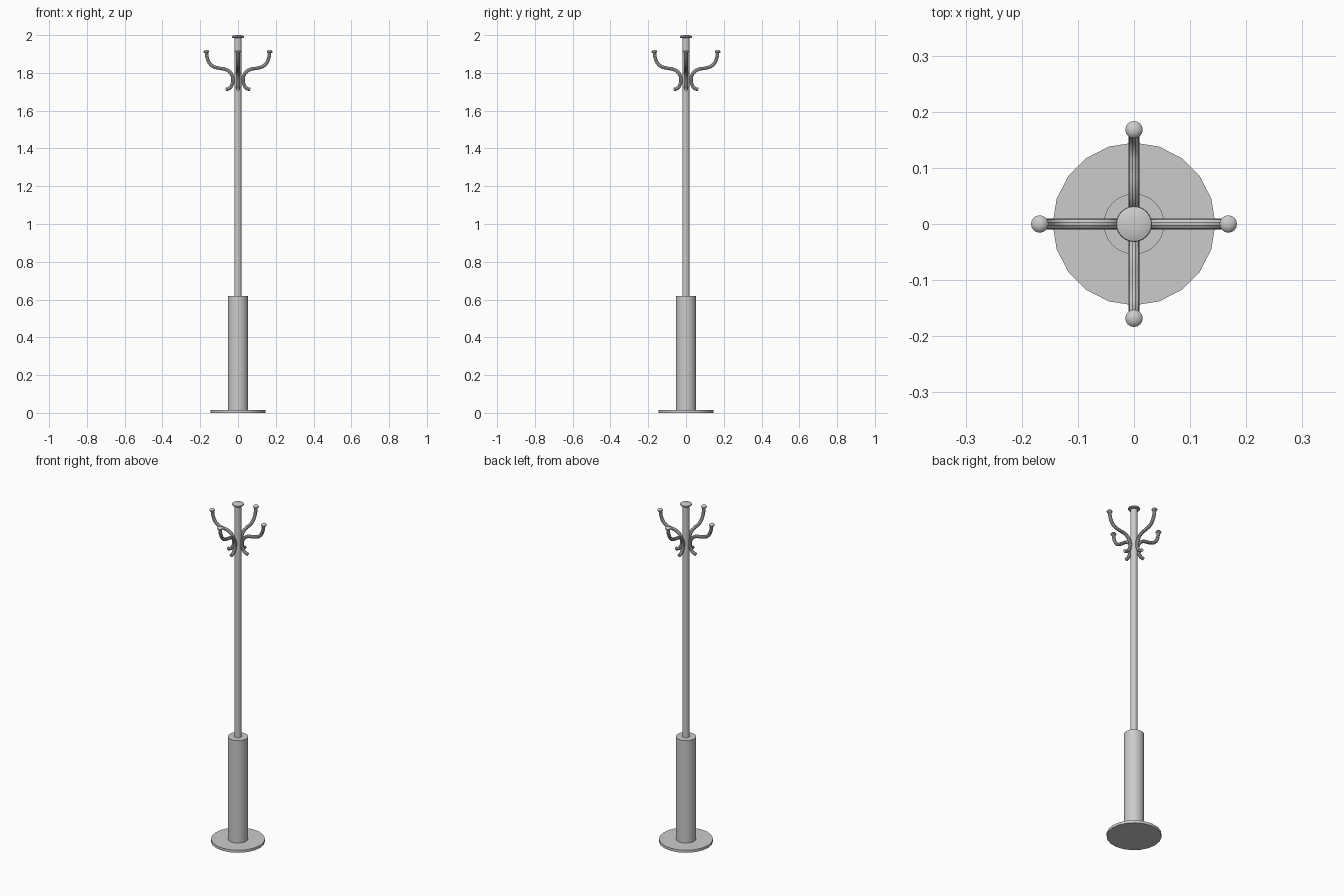
import bpy, bmesh
from math import cos, sin, pi, radians
from mathutils import Matrix

if "Cube" in bpy.data.objects:
    bpy.data.objects.remove(bpy.data.objects["Cube"])


def lathe(name, profile, sides, offset=(0, 0, 0), angle=0):
    """Revolve (radius, z) points around a vertical axis, closed with end caps."""
    bm = bmesh.new()
    rings = [[bm.verts.new((r * cos(2 * pi * i / sides), r * sin(2 * pi * i / sides), z))
              for i in range(sides)] for r, z in profile]
    for a, b in zip(rings, rings[1:]):
        for i in range(sides):
            j = (i + 1) % sides
            bm.faces.new((a[i], a[j], b[j], b[i]))
    bm.faces.new(rings[0][::-1])
    bm.faces.new(rings[-1])
    bm.transform(Matrix.Rotation(angle, 4, 'Z') @ Matrix.Translation(offset))
    mesh = bpy.data.meshes.new(name)
    bm.to_mesh(mesh)
    bm.free()
    return add(name, mesh)


def add(name, mesh):
    obj = bpy.data.objects.new(name, mesh)
    bpy.context.collection.objects.link(obj)
    bpy.ops.object.select_all(action='DESELECT')
    obj.select_set(True)
    bpy.context.view_layer.objects.active = obj
    bpy.ops.object.shade_smooth_by_angle(angle=radians(35))
    return obj


def hook_mesh(points, radius):
    """Sweep a round tube along a smooth path in the xz plane."""
    curve = bpy.data.curves.new("hook_path", 'CURVE')
    curve.dimensions = '3D'
    curve.bevel_depth = radius
    curve.bevel_resolution = 3
    curve.use_fill_caps = True
    spline = curve.splines.new('BEZIER')
    spline.resolution_u = 5
    spline.bezier_points.add(len(points) - 1)
    for p, (x, z) in zip(spline.bezier_points, points):
        p.co = (x, 0, z)
        p.handle_left_type = p.handle_right_type = 'AUTO'
    temp = bpy.data.objects.new("hook_path", curve)
    bpy.context.collection.objects.link(temp)
    bpy.context.view_layer.update()
    mesh = bpy.data.meshes.new_from_object(
        temp.evaluated_get(bpy.context.evaluated_depsgraph_get()))
    bpy.data.objects.remove(temp)
    return mesh


# Foot, weighted sleeve, pole and top cap
lathe("base_plate", [(0.145, 0), (0.145, 0.015)], 20)
lathe("lower_sleeve", [(0.054, 0.015), (0.054, 0.62)], 32)
lathe("pole", [(0.0185, 0.62), (0.0185, 1.988)], 24)
lathe("top_cap", [(0.019, 1.984), (0.029, 1.986), (0.032, 1.990),
                  (0.031, 1.995), (0.024, 1.998), (0.010, 2.0)], 24)

# Four S-shaped hooks: large coat hook above, small hook below
path = [(0.168, 1.912), (0.160, 1.870), (0.137, 1.838), (0.100, 1.825),
        (0.066, 1.819), (0.039, 1.800), (0.027, 1.767), (0.033, 1.735),
        (0.046, 1.718), (0.065, 1.712)]
hook = hook_mesh(path, 0.0095)
for k in range(4):
    turn = k * pi / 2
    mesh = hook.copy()
    mesh.transform(Matrix.Rotation(turn, 4, 'Z'))
    add(f"hook_{k + 1}", mesh)
    # Mushroom knob on the hook tip
    lathe(f"hook_knob_{k + 1}", [(0.009, 1.904), (0.0145, 1.909), (0.0155, 1.914),
                                 (0.012, 1.919), (0.005, 1.922)],
          16, (0.168, 0, 0), turn)
bpy.data.meshes.remove(hook)
